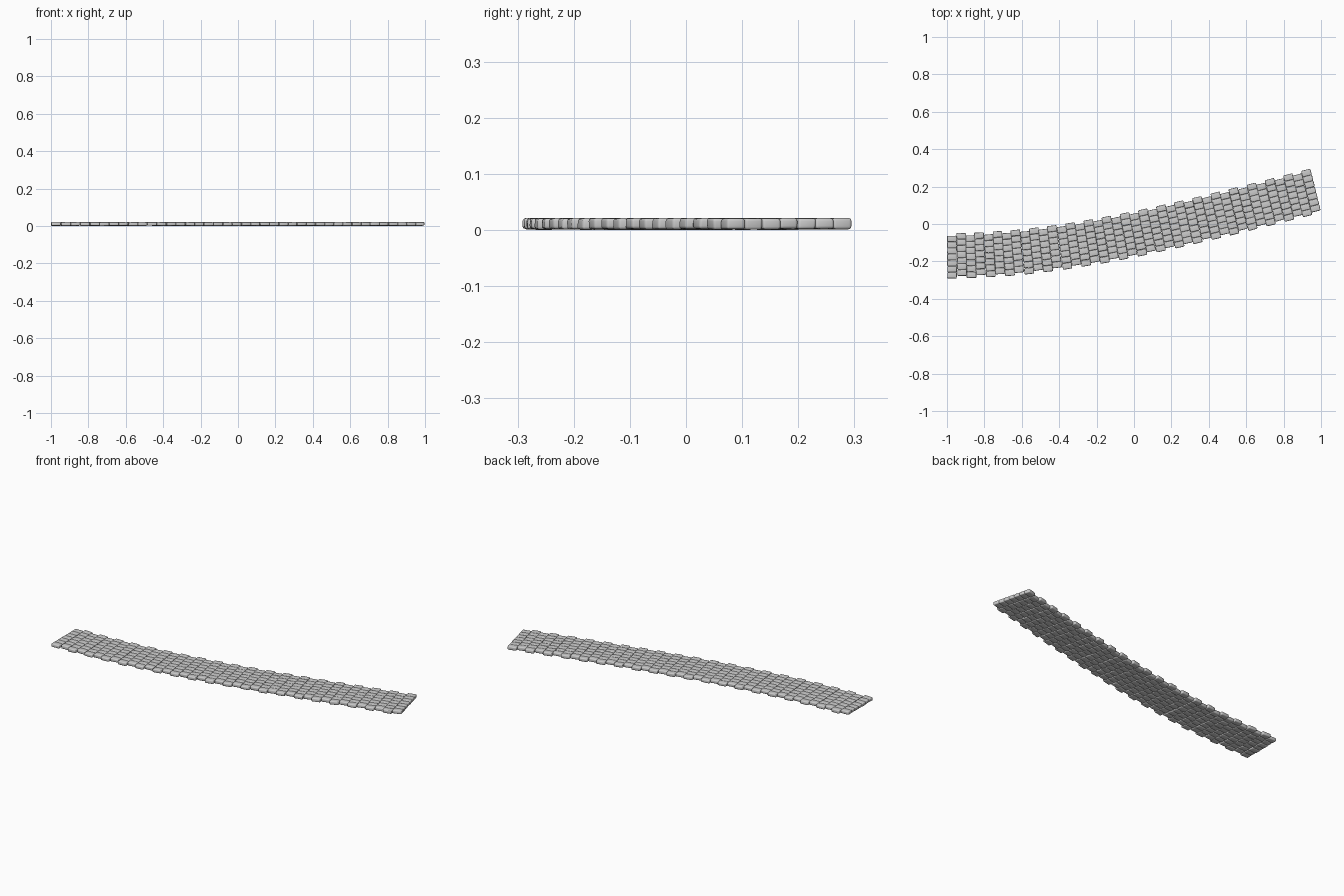
import bpy, bmesh, math, random
from mathutils import Matrix, Vector

if "Cube" in bpy.data.objects:
    bpy.data.objects.remove(bpy.data.objects["Cube"])

random.seed(4)
COLS, ROWS, WIDTH = 40, 7, 0.228
X0, X1 = -0.998, 0.972


def centre(x):
    return Vector((x, -0.055 + 0.2045 * x + 0.0625 * x**2 - 0.027 * x**3, 0))


def heading(x):
    return math.atan(0.2045 + 0.125 * x - 0.081 * x**2)


# arc-length table of the path's centre line
N = 800
xs = [X0 + (X1 - X0) * i / N for i in range(N + 1)]
arc = [0.0]
for a, b in zip(xs, xs[1:]):
    arc.append(arc[-1] + (centre(b) - centre(a)).length)


def x_at(s):
    i = min(range(N + 1), key=lambda k: abs(arc[k] - s))
    return xs[i]


def add_stone(bm, matrix, size):
    """One pillow-shaped paving stone."""
    tmp = bmesh.new()
    bmesh.ops.create_cube(tmp, size=1)
    for v in tmp.verts:
        v.co = Vector(v.co[i] * size[i] for i in range(3))
        v.co.x += random.uniform(-0.0012, 0.0012)
        v.co.y += random.uniform(-0.0012, 0.0012)
    bmesh.ops.bevel(tmp, geom=tmp.edges[:], offset=0.005, segments=3,
                    profile=0.5, affect='EDGES', clamp_overlap=True)
    bmesh.ops.transform(tmp, matrix=matrix, verts=tmp.verts)
    me = bpy.data.meshes.new("tmp")
    tmp.to_mesh(me)
    tmp.free()
    bm.from_mesh(me)
    bpy.data.meshes.remove(me)


# staggered courses of stones laid across the path
bm = bmesh.new()
pitch, row = arc[-1] / COLS, WIDTH / ROWS
for c in range(COLS):
    x = x_at((c + 0.5) * pitch)
    shift = row * (0.2 if c % 2 else -0.2)
    frame = Matrix.Translation(centre(x)) @ Matrix.Rotation(heading(x), 4, 'Z')
    for r in range(ROWS):
        y = (r + 0.5) * row - WIDTH / 2 + shift
        h = random.uniform(0.0185, 0.0205)
        z = 0.021 - h / 2 - random.uniform(0, 0.0005)
        tilt = Matrix.Rotation(random.uniform(-0.02, 0.02), 4, 'Y')
        m = frame @ Matrix.Translation((0, y, z)) @ tilt
        add_stone(bm, m, (pitch * 1.01, row * 1.01, h))

mesh = bpy.data.meshes.new("cobblestone_path")
bm.to_mesh(mesh)
bm.free()
path = bpy.data.objects.new("cobblestone_path", mesh)
bpy.context.collection.objects.link(path)
bpy.context.view_layer.objects.active = path
path.select_set(True)
bpy.ops.object.shade_smooth_by_angle(angle=math.radians(40))
